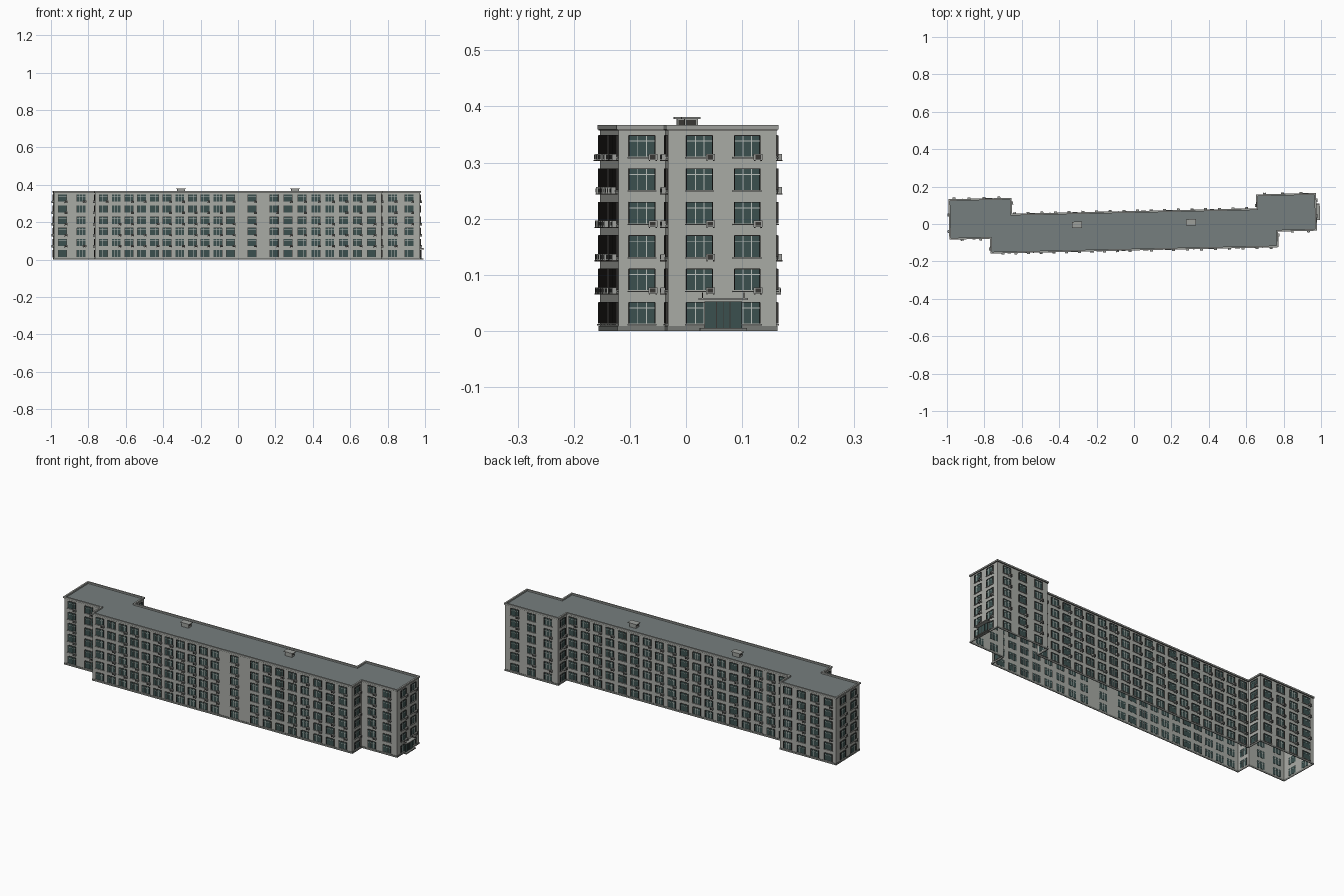
import bpy, bmesh, random
from math import radians
from mathutils import Matrix, Vector

random.seed(4)
if "Cube" in bpy.data.objects:
    bpy.data.objects.remove(bpy.data.objects["Cube"])

TURN = Matrix.Rotation(radians(1.25), 4, 'Z')
FLOORS, PITCH, SILL = 6, 0.0595, 0.013
WIN_W, WIN_H = 0.046, 0.038


def material(name, rgb):
    m = bpy.data.materials.new(name)
    m.use_nodes = True
    m.diffuse_color = (*rgb, 1)
    m.node_tree.nodes["Principled BSDF"].inputs["Base Color"].default_value = (*rgb, 1)
    return m


wall_grey = material("wall grey", (0.40, 0.41, 0.38))
roof_grey = material("roof grey", (0.18, 0.21, 0.21))
trim_grey = material("trim grey", (0.34, 0.35, 0.33))
plinth_grey = material("plinth grey", (0.19, 0.20, 0.185))
glass_teal = material("glass teal", (0.043, 0.08, 0.077))
frame_pale = material("frame pale", (0.50, 0.53, 0.50))
dark_grey = material("dark grey", (0.04, 0.038, 0.035))

parts = {}


def part(name, mat):
    """Mesh collector for one kind of part."""
    if name not in parts:
        parts[name] = (bmesh.new(), mat)
    return parts[name][0]


def box(bm, frame, s, z, d):
    """Box from ranges along the wall, up, and outward."""
    size = [b - a for a, b in (s, z, d)]
    mid = [(a + b) / 2 for a, b in (s, z, d)]
    m = frame @ Matrix.Translation(mid) @ Matrix.Diagonal((*size, 1))
    bmesh.ops.create_cube(bm, size=1, matrix=m)


# Building outline, counter-clockwise
outline = [Vector(p) for p in (
    (-.985, -.058), (-.767, -.058), (-.767, -.137), (.765, -.137),
    (.765, -.053), (.973, -.053), (.973, .140), (.66, .140),
    (.66, .065), (-.655, .065), (-.655, .15), (-.985, .15))]
count = len(outline)


def wall_axes(i):
    a, b = outline[i], outline[(i + 1) % count]
    t = (b - a).normalized()
    return a, (b - a).length, t, Vector((t.y, -t.x))


def offset(dist):
    return [outline[i] + dist * (wall_axes(i - 1)[3] + wall_axes(i)[3]) for i in range(count)]


def loop(bm, points, z):
    return [bm.verts.new((p.x, p.y, z)) for p in points]


def bridge(bm, low, high):
    for i in range(count):
        j = (i + 1) % count
        bm.faces.new((low[i], low[j], high[j], high[i]))


def band(name, mat, out, inn, z0, z1):
    """Closed strip that follows the outline."""
    bm = part(name, mat)
    rings = [loop(bm, offset(o), z) for o, z in ((out, z0), (out, z1), (inn, z1), (inn, z0))]
    for k in range(4):
        bridge(bm, rings[k], rings[(k + 1) % 4])


# Wall shell, roof deck, cornice and plinth
bm = part("walls", wall_grey)
bridge(bm, loop(bm, outline, 0), loop(bm, outline, 0.36))
bm = part("roof_deck", roof_grey)
bm.faces.new(loop(bm, outline, 0.357))
band("cornice", trim_grey, 0.004, -0.005, 0.359, 0.367)
band("cornice_shadow_line", dark_grey, 0.002, -0.001, 0.357, 0.359)
band("plinth", plinth_grey, 0.002, -0.001, 0, 0.009)


def window(frame, s, floor):
    z = SILL + PITCH * floor
    l, r, top = s - WIN_W / 2, s + WIN_W / 2, z + WIN_H
    box(part("window_glass", glass_teal), frame, (l, r), (z, top), (-.001, .001))
    # Dark reveals at the sides and head
    reveal = part("window_reveals", dark_grey)
    for e in (l, r):
        box(reveal, frame, (e - .0008, e + .0008), (z, top), (-.001, .004))
    box(reveal, frame, (l, r), (top - .0008, top + .0006), (-.001, .003))
    # Mullions and transom
    bars = part("window_bars", frame_pale)
    for k in (-1, 1):
        e = s + k * WIN_W / 6
        box(bars, frame, (e - .0008, e + .0008), (z, top), (-.0018, .0018))
    box(bars, frame, (l, r), (z + .027, z + .0285), (-.0018, .0018))
    box(part("window_sills", trim_grey), frame, (l - .003, r + .003), (z - .003, z - .001), (0, .005))
    # Air conditioner at the lower corner
    if floor and random.random() < 0.75:
        zc = z - .001
        box(part("cooler_boxes", trim_grey), frame, (r - .012, r + .004), (zc - .005, zc + .006), (.003, .011))
        box(part("cooler_grilles", dark_grey), frame, (r - .009, r + .001), (zc - .003, zc + .004), (.011, .0115))
        for e in (r - .010, r + .002):
            box(part("cooler_brackets", dark_grey), frame, (e - .001, e + .001), (zc - .007, zc - .005), (0, .012))


def row(first, step, n):
    return [first + step * i for i in range(n)]


# Window columns on each wall, measured from the wall's start
columns = {
    0: [.045, .145],
    2: row(.045, .0679, 11) + [.839] + row(.957, .0744, 8),
    4: [.061, .149],
    5: [.056, .141],
    6: row(.058, .098, 3),
    8: row(.037, .073, 18),
    10: row(.045, .08, 4),
    11: [.06, .15]}

for i in range(count):
    start, length, t, n = wall_axes(i)
    frame = Matrix(((t.x, 0, n.x, start.x), (t.y, 0, n.y, start.y), (0, 1, 0, 0), (0, 0, 0, 1)))
    for s in columns.get(i, [length / 2]):
        for floor in range(FLOORS):
            window(frame, s, floor)
    # Entrance on the right end
    if i == 5:
        c = .098
        box(part("entrance_doors", glass_teal), frame, (c - .033, c + .033), (.005, .052), (0, .006))
        for k in (-.033, -.012, 0, .012, .033):
            box(part("entrance_frame", dark_grey), frame, (c + k - .0008, c + k + .0008), (.005, .052), (.005, .0075))
        box(part("entrance_step", plinth_grey), frame, (c - .042, c + .042), (0, .005), (0, .018))
        box(part("entrance_canopy", trim_grey), frame, (c - .044, c + .044), (.055, .059), (0, .022))
        for k in (-.037, .037):
            box(part("canopy_hangers", dark_grey), frame, (c + k - .001, c + k + .001), (.059, .068), (0, .003))
            box(part("canopy_hangers", dark_grey), frame, (c + k - .001, c + k + .001), (.059, .061), (0, .02))

# Roof vents
for x in (-.305, .305):
    at = Matrix.Translation((x, 0.002, 0))
    box(part("roof_vents", trim_grey), at, (-.02, .02), (-.012, .012), (.356, .378))
    box(part("vent_caps", trim_grey), at, (-.027, .027), (-.017, .017), (.378, .381))
    box(part("vent_openings", dark_grey), at, (-.021, .021), (-.009, .009), (.366, .376))

# Write each part to its own object
for name, (bm, mat) in parts.items():
    if name not in ("walls", "roof_deck"):
        bmesh.ops.recalc_face_normals(bm, faces=bm.faces)
    bm.transform(TURN)
    mesh = bpy.data.meshes.new(name)
    bm.to_mesh(mesh)
    bm.free()
    mesh.materials.append(mat)
    bpy.context.collection.objects.link(bpy.data.objects.new(name, mesh))
